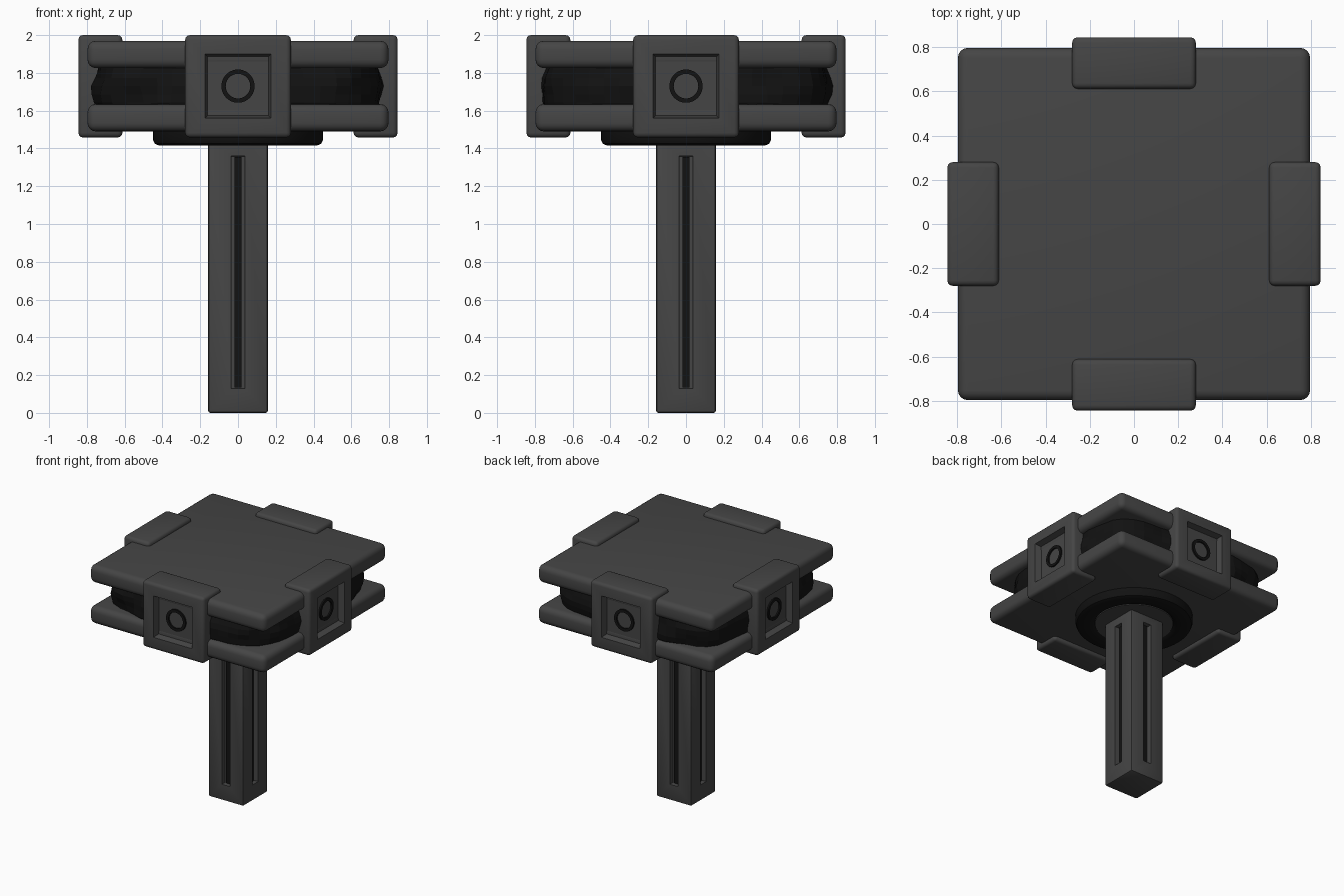
import bpy, bmesh, math
from mathutils import Vector, Matrix, noise

if "Cube" in bpy.data.objects:
    bpy.data.objects.remove(bpy.data.objects["Cube"])


def material(name, v):
    m = bpy.data.materials.new(name)
    m.diffuse_color = (v, v, v, 1)
    m.use_nodes = True
    m.node_tree.nodes["Principled BSDF"].inputs["Base Color"].default_value = m.diffuse_color
    return m


GREY = material("dark_grey", 0.06)
BLACK = material("black", 0.006)


def finish(name, bm, mat, smooth=True):
    bmesh.ops.recalc_face_normals(bm, faces=bm.faces)
    me = bpy.data.meshes.new(name)
    bm.to_mesh(me)
    bm.free()
    me.materials.append(mat)
    ob = bpy.data.objects.new(name, me)
    bpy.context.collection.objects.link(ob)
    if smooth:
        bpy.ops.object.select_all(action='DESELECT')
        ob.select_set(True)
        bpy.context.view_layer.objects.active = ob
        bpy.ops.object.shade_smooth_by_angle(angle=math.radians(35))
    return ob


def box(lo, hi, bevel=0.0, segments=3):
    lo, hi = Vector(lo), Vector(hi)
    bm = bmesh.new()
    bmesh.ops.create_cube(bm, size=1)
    for v in bm.verts:
        v.co = Vector([c * s for c, s in zip(v.co, hi - lo)]) + (lo + hi) / 2
    if bevel:
        bmesh.ops.bevel(bm, geom=bm.edges[:], offset=bevel, segments=segments,
                        profile=0.5, affect='EDGES')
    return bm


def recess(bm, normal, half, z0, z1, depth, taper):
    """Sink a rectangular pocket into the flat side facing `normal`."""
    bm.normal_update()
    n = Vector(normal)
    face = max((f for f in bm.faces if f.normal.dot(n) > 0.99), key=lambda f: f.calc_area())
    bmesh.ops.inset_individual(bm, faces=[face], thickness=0.01)
    side = n.cross(Vector((0, 0, 1)))
    zm = face.calc_center_median().z
    for v in face.verts:
        s = v.co.dot(side)
        v.co += side * (math.copysign(half, s) - s)
        v.co.z = z1 if v.co.z > zm else z0
    bmesh.ops.inset_individual(bm, faces=[face], thickness=taper, depth=-depth)


def lathe(profile, steps=64):
    bm = bmesh.new()
    rings = [[bm.verts.new((r * math.cos(a), r * math.sin(a), z)) for r, z in profile]
             for a in (2 * math.pi * i / steps for i in range(steps))]
    for i in range(steps):
        a, b = rings[i], rings[(i + 1) % steps]
        for j in range(len(profile)):
            k = (j + 1) % len(profile)
            bm.faces.new((a[j], b[j], b[k], a[k]))
    return bm


SIDES = [(0, -1, 0), (1, 0, 0), (0, 1, 0), (-1, 0, 0)]
NAMES = ["front", "right", "back", "left"]

# head plates
for name, z0, z1 in (("top_plate", 1.825, 1.97), ("bottom_plate", 1.49, 1.635)):
    finish(name, box((-0.797, -0.797, z0), (0.797, 0.797, z1), 0.045, 4), GREY)

# rough stone core between the plates
bm = bmesh.new()
steps, levels = 72, 6
rows = []
for j in range(levels + 1):
    t = j / levels
    row = []
    for i in range(steps):
        a = 2 * math.pi * i / steps
        c, s = math.cos(a), math.sin(a)
        r = 0.765 / (abs(c) ** 5 + abs(s) ** 5) ** 0.2
        r -= 0.03 * abs(2 * t - 1) ** 2
        r += 0.035 * noise.noise(Vector((c * 5, s * 5, t * 2.2)))
        row.append(bm.verts.new((r * c, r * s, 1.6 + 0.26 * t)))
    rows.append(row)
for lo, hi in zip(rows, rows[1:]):
    for i in range(steps):
        k = (i + 1) % steps
        bm.faces.new((lo[i], lo[k], hi[k], hi[i]))
bm.faces.new(rows[0])
bm.faces.new(rows[-1])
finish("stone_core", bm, BLACK, smooth=False)

# side clamps with square pocket and ring
for i, name in enumerate(NAMES):
    turn = Matrix.Rotation(i * math.pi / 2, 4, 'Z')
    bm = box((-0.28, -0.845, 1.458), (0.28, -0.612, 2.0), 0.025)
    recess(bm, SIDES[0], 0.175, 1.56, 1.9, 0.05, 0.02)
    bm.transform(turn)
    finish(name + "_clamp", bm, GREY)
    bm = lathe([(0.065, -0.01), (0.088, -0.01), (0.088, 0.012), (0.065, 0.012)], 40)
    bm.transform(turn @ Matrix.Translation((0, -0.795, 1.73)) @ Matrix.Rotation(math.pi / 2, 4, 'X'))
    finish(name + "_clamp_ring", bm, BLACK)

# collar under the head
finish("collar_ring", lathe([(0.29, 1.50), (0.29, 1.445), (0.31, 1.425), (0.34, 1.416),
                             (0.42, 1.416), (0.441, 1.425), (0.45, 1.446), (0.45, 1.50)]), BLACK)
bm = bmesh.new()
bmesh.ops.create_cone(bm, cap_ends=True, segments=64, radius1=0.3, radius2=0.3, depth=0.08,
                      matrix=Matrix.Translation((0, 0, 1.465)))
finish("collar_disc", bm, GREY)

# handle with a slot and dark strip on each side
bm = box((-0.158, -0.158, 0), (0.158, 0.158, 1.46), 0.012, 2)
for n in SIDES:
    recess(bm, n, 0.036, 0.13, 1.36, 0.04, 0.004)
finish("handle", bm, GREY)
for i, name in enumerate(NAMES):
    bm = box((-0.018, -0.13, 0.135), (0.018, -0.11, 1.355))
    bm.transform(Matrix.Rotation(i * math.pi / 2, 4, 'Z'))
    finish(name + "_handle_strip", bm, BLACK)
